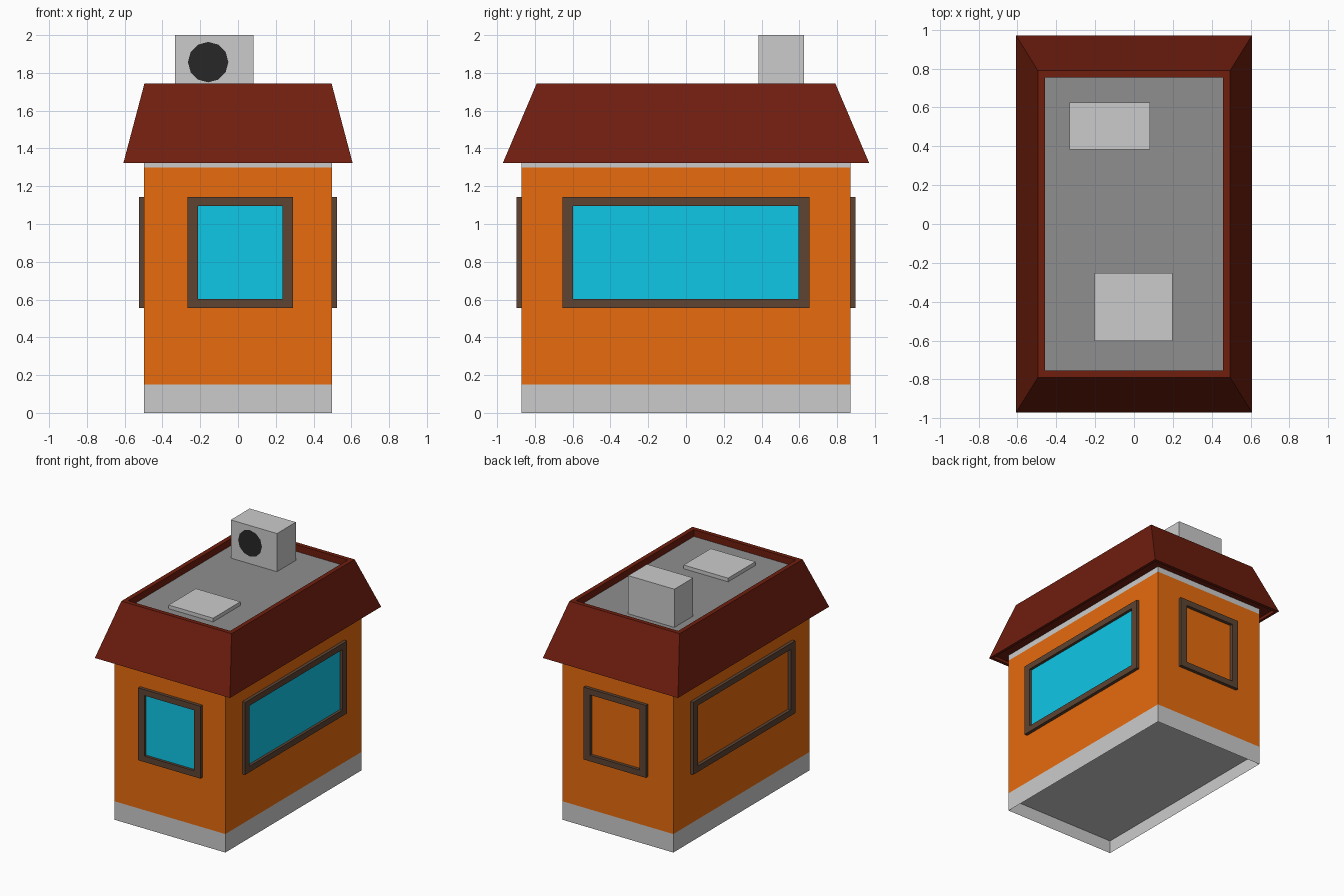
import bpy, bmesh
from math import radians
from mathutils import Matrix

if "Cube" in bpy.data.objects:
    bpy.data.objects.remove(bpy.data.objects["Cube"])

def material(name, rgb):
    m = bpy.data.materials.new(name)
    m.diffuse_color = (*rgb, 1)
    m.use_nodes = True
    m.node_tree.nodes["Principled BSDF"].inputs["Base Color"].default_value = m.diffuse_color
    return m

ORANGE = material("orange_wall", (0.8, 0.147, 0.004))
RED = material("red_roof", (0.16, 0.013, 0.0045))
BROWN = material("brown_frame", (0.11, 0.057, 0.032))
CYAN = material("cyan_glass", (0.005, 0.57, 0.8))
DARK = material("dark_vent", (0.02, 0.02, 0.02))
GREY = material("grey_deck", (0.274, 0.274, 0.274))

def finish(name, bm, mat=None, matrix=Matrix()):
    me = bpy.data.meshes.new(name)
    bm.to_mesh(me)
    bm.free()
    ob = bpy.data.objects.new(name, me)
    ob.matrix_world = matrix
    if mat:
        me.materials.append(mat)
    bpy.context.collection.objects.link(ob)
    return ob

def loft(name, rings, mat=None, bottom=False, top=False, matrix=Matrix()):
    """Join rectangles (x0, x1, y0, y1, z) in order, optionally capped."""
    bm = bmesh.new()
    loops = [[bm.verts.new(p) for p in
              ((x0, y0, z), (x1, y0, z), (x1, y1, z), (x0, y1, z))]
             for x0, x1, y0, y1, z in rings]
    for a, b in zip(loops, loops[1:]):
        for i in range(4):
            j = (i + 1) % 4
            bm.faces.new((a[i], a[j], b[j], b[i]))
    if bottom:
        bm.faces.new(loops[0][::-1])
    if top:
        bm.faces.new(loops[-1])
    return finish(name, bm, mat, matrix)

def rect(x, y, z):
    return (-x, x, -y, y, z)

def box(name, x0, x1, y0, y1, z0, z1, mat=None):
    return loft(name, [(x0, x1, y0, y1, z0), (x0, x1, y0, y1, z1)], mat, True, True)

W, L = 0.497, 0.872

# Walls: open plinth with raised floor, painted wall, upper band
loft("plinth", [rect(W, L, 0), rect(W, L, 0.15)])
loft("floor", [rect(W, L, 0.105)], bottom=True)
loft("walls", [rect(W, L, 0.15), rect(W, L, 1.30)], ORANGE)
loft("upper_band", [rect(W, L, 1.30), rect(W, L, 1.345)])

# Roof: eave recess, lip, slopes, parapet and inner parapet wall
loft("roof", [rect(0.585, 0.945, 1.345), rect(0.585, 0.945, 1.322),
              rect(0.607, 0.97, 1.322), rect(0.495, 0.79, 1.745),
              rect(0.458, 0.755, 1.745), rect(0.458, 0.755, 1.69)], RED, bottom=True)
loft("roof_deck", [rect(0.458, 0.755, 1.69)], GREY, top=True)

# Rooftop hatch and vent housing with round opening
box("roof_hatch", -0.202, 0.198, -0.602, -0.252, 1.69, 1.72)
box("vent_housing", -0.333, 0.082, 0.383, 0.625, 1.69, 2.0)
bm = bmesh.new()
bmesh.ops.create_circle(bm, cap_ends=True, segments=12, radius=0.107)
finish("vent_opening", bm, DARK,
       Matrix.Translation((-0.158, 0.38, 1.857)) @ Matrix.Rotation(radians(90), 4, 'X'))

# Window frames on all four sides; glass only at the front and right
Z0, Z1, B, DEPTH = 0.555, 1.143, 0.057, 0.026
for side, angle, dist, u0, u1, glazed in (
        ("front", 0, L, -0.268, 0.292, True), ("right", 90, W, -0.655, 0.653, True),
        ("back", 180, L, -0.292, 0.268, False), ("left", -90, W, -0.653, 0.655, False)):
    mx = (Matrix.Rotation(radians(angle), 4, 'Z') @ Matrix.Translation((0, -dist, 0))
          @ Matrix.Rotation(radians(90), 4, 'X'))
    outer = (u0, u1, Z0, Z1)
    inner = (u0 + B, u1 - B, Z0 + B * 0.85, Z1 - B * 0.85)
    loft(side + "_window_frame", [(*outer, 0), (*outer, DEPTH), (*inner, DEPTH), (*inner, 0)],
         BROWN, matrix=mx)
    if glazed:
        loft(side + "_window_glass", [(*inner, 0.004)], CYAN, top=True, matrix=mx)
